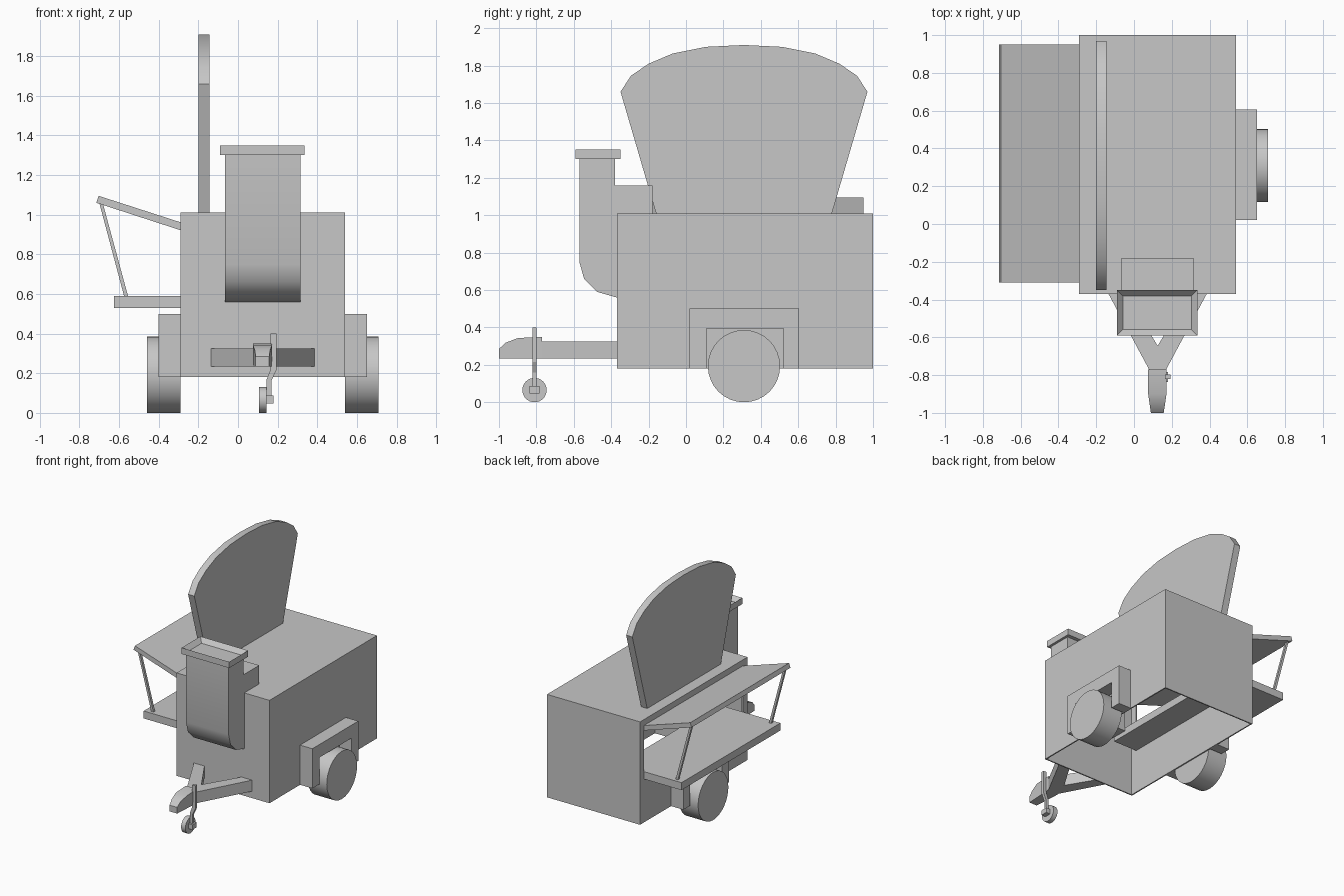
import bpy
import bmesh
import math
from mathutils import Vector

if "Cube" in bpy.data.objects:
    bpy.data.objects.remove(bpy.data.objects["Cube"])

GREY = (0.57, 0.57, 0.57, 1)
grey = bpy.data.materials.new("plain grey")
grey.use_nodes = True
grey.diffuse_color = GREY
grey.node_tree.nodes["Principled BSDF"].inputs["Base Color"].default_value = GREY


def finish(name, bm, smooth=False):
    """Turn a bmesh into a named grey object."""
    bmesh.ops.recalc_face_normals(bm, faces=bm.faces)
    mesh = bpy.data.meshes.new(name)
    bm.to_mesh(mesh)
    bm.free()
    obj = bpy.data.objects.new(name, mesh)
    bpy.context.collection.objects.link(obj)
    mesh.materials.append(grey)
    bpy.ops.object.select_all(action="DESELECT")
    obj.select_set(True)
    bpy.context.view_layer.objects.active = obj
    if smooth:
        bpy.ops.object.shade_smooth_by_angle(angle=math.radians(35))
    return obj


def prism(name, axis, points, low, high, smooth=False):
    """Extrude a profile, given in the other two axes, along one axis."""
    def place(p, d):
        c = list(p)
        c.insert("xyz".index(axis), d)
        return c
    bm = bmesh.new()
    face = bm.faces.new([bm.verts.new(place(p, low)) for p in points])
    moved = bmesh.ops.extrude_face_region(bm, geom=[face])["geom"]
    verts = [v for v in moved if isinstance(v, bmesh.types.BMVert)]
    bmesh.ops.translate(bm, verts=verts, vec=place((0, 0), high - low))
    return finish(name, bm, smooth)


def box(name, x, y, z):
    return prism(name, "z", [(x[0], y[0]), (x[1], y[0]), (x[1], y[1]), (x[0], y[1])], *z)


def wheel(name, x, y, z, radius):
    ring = [(y + radius * math.cos(a), z + radius * math.sin(a))
            for a in (math.tau * i / 32 for i in range(32))]
    return prism(name, "x", ring, *x, smooth=True)


def cut(target, cutter):
    """Subtract the cutter, then discard it."""
    mod = target.modifiers.new("cut", "BOOLEAN")
    mod.operation = "DIFFERENCE"
    mod.solver = "EXACT"
    mod.object = cutter
    bpy.ops.object.select_all(action="DESELECT")
    target.select_set(True)
    bpy.context.view_layer.objects.active = target
    bpy.ops.object.modifier_apply(modifier=mod.name)
    bpy.data.objects.remove(cutter)


# Hollow body, open below, with a serving window
HATCH_Y = (-0.31, 0.95)
body = box("body", (-0.29, 0.54), (-0.37, 1.0), (0.18, 1.01))
cut(body, box("inside_cutter", (-0.28, 0.53), (-0.36, 0.99), (0.1, 1.0)))
cut(body, box("window_cutter", (-0.4, -0.2), HATCH_Y, (0.53, 0.955)))

# Serving counter, awning and its two struts
box("counter", (-0.625, -0.07), HATCH_Y, (0.53, 0.59))
prism("awning", "y", [(-0.285, 0.96), (-0.703, 1.095), (-0.715, 1.06), (-0.285, 0.92)], *HATCH_Y)
for end, y in (("front", -0.285), ("rear", 0.905)):
    prism(end + "_awning_strut", "y",
          [(-0.7, 1.06), (-0.68, 1.05), (-0.555, 0.59), (-0.575, 0.59)], y, y + 0.02)

# Fan-shaped sign board on the roof
half = [(0.47, 1.01), (0.66, 1.66), (0.605, 1.745), (0.51, 1.81), (0.38, 1.865), (0.205, 1.9)]
fan = ([(0.31 + w, z) for w, z in half] + [(0.31, 1.91)]
       + [(0.31 - w, z) for w, z in reversed(half)])
prism("sign_board", "x", fan, -0.2, -0.145, smooth=True)

# Chimney with a curved foot and a duct over the roof
flue = [(-0.57, 1.31), (-0.57, 0.75), (-0.545, 0.66), (-0.475, 0.59), (-0.37, 0.56),
        (-0.18, 0.56), (-0.18, 1.16), (-0.38, 1.16), (-0.38, 1.31)]
prism("chimney", "x", flue, -0.065, 0.315, smooth=True)
cap = box("chimney_cap", (-0.09, 0.335), (-0.59, -0.35), (1.3, 1.35))
bm = bmesh.new()
bm.from_mesh(cap.data)
bm.normal_update()
top = max(bm.faces, key=lambda f: f.calc_center_median().z)
bmesh.ops.inset_region(bm, faces=[top], thickness=0.045)
bmesh.ops.translate(bm, verts=top.verts, vec=Vector((0, 0, -0.035)))
bm.to_mesh(cap.data)
bm.free()

# Wheels under square arches
arch = [(0.02, 0.18), (0.02, 0.5), (0.605, 0.5), (0.605, 0.18),
        (0.52, 0.18), (0.52, 0.395), (0.11, 0.395), (0.11, 0.18)]
for side, edge, out in (("left", 0.54, 1), ("right", -0.29, -1)):
    prism(side + "_wheel_arch", "x", arch, *sorted((edge, edge + out * 0.11)))
    wheel(side + "_wheel", sorted((edge, edge + out * 0.17)), 0.31, 0.193, 0.193)

# A-shaped drawbar
frame = [(-0.135, -0.37), (0.085, -0.78), (0.165, -0.78), (0.385, -0.37),
         (0.29, -0.37), (0.125, -0.645), (-0.04, -0.37)]
prism("drawbar", "z", frame, 0.235, 0.325)

# Coupling with a rounded, tapered nose
coupling = prism("coupling", "x", [(-1, 0.235), (-1, 0.285), (-0.965, 0.318), (-0.9, 0.343),
                                   (-0.77, 0.35), (-0.77, 0.235)], 0.075, 0.172, smooth=True)
for v in coupling.data.vertices:
    taper = max(0, (-0.9 - v.co.y) / 0.1) * 0.3
    v.co.x += (0.123 - v.co.x) * taper

# Jockey wheel on a cranked post
wheel("jockey_wheel", (0.105, 0.143), -0.81, 0.065, 0.065)
box("jockey_hub", (0.14, 0.18), (-0.837, -0.783), (0.048, 0.088))
prism("jockey_post", "y", [(0.165, 0.4), (0.165, 0.22), (0.145, 0.17), (0.145, 0.06),
                           (0.168, 0.06), (0.168, 0.16), (0.193, 0.215), (0.193, 0.4)],
      -0.82, -0.798)
